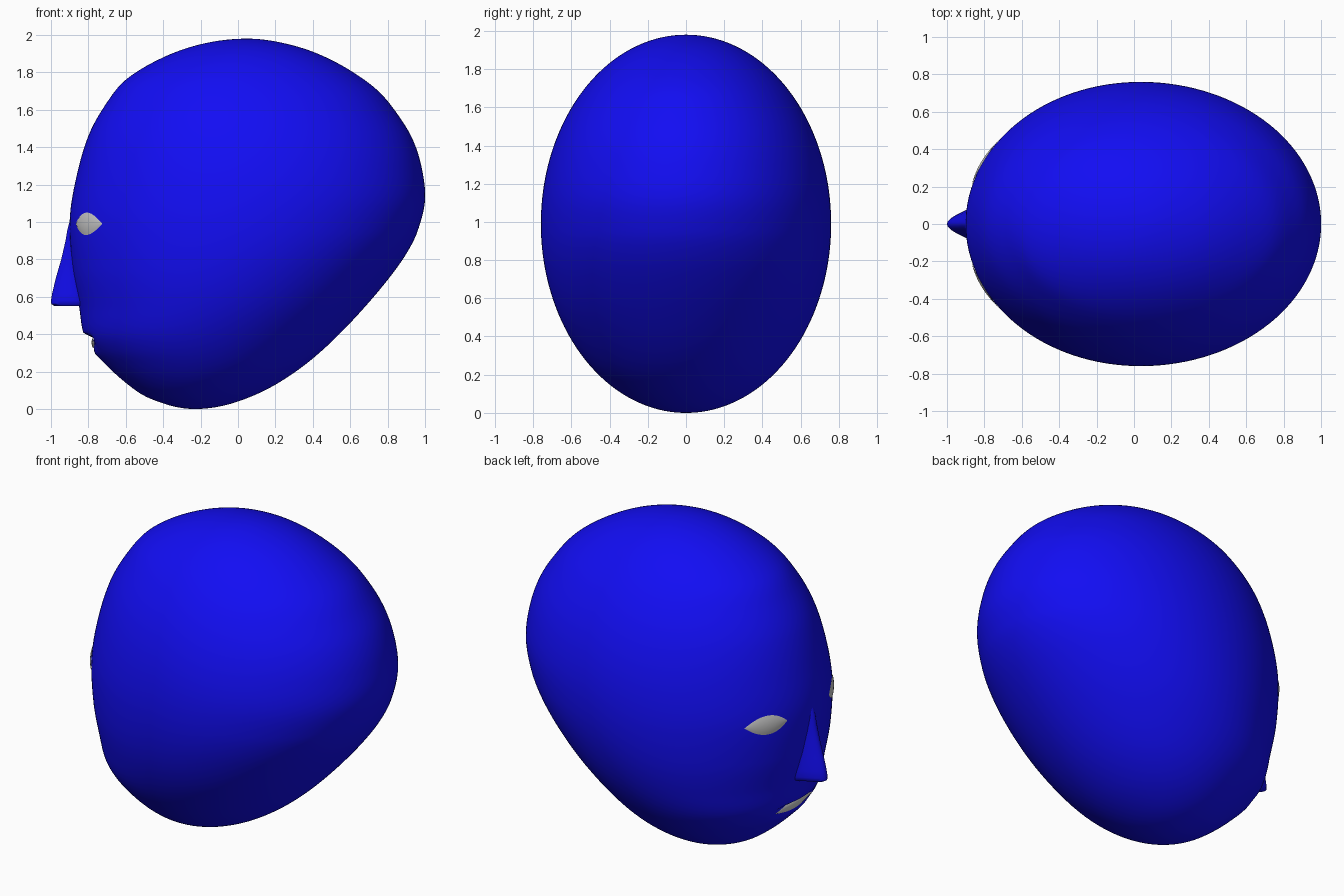
import bpy, math

if "Cube" in bpy.data.objects:
    bpy.data.objects.remove(bpy.data.objects["Cube"])

ZC, ZR, HALF_W = 0.99, 0.99, 0.76

# face and back-of-head profile: (z, x)
FRONT = [(0, -.23), (.03, -.4), (.07, -.5), (.14, -.6), (.23, -.7), (.31, -.775), (.40, -.825),
         (.55, -.85), (.75, -.885), (1.0, -.90), (1.2, -.873), (1.46, -.80), (1.64, -.70),
         (1.76, -.60), (1.88, -.40), (1.95, -.20), (1.98, .05)]
BACK = [(0, -.23), (.04, 0), (.13, .2), (.27, .4), (.46, .6), (.69, .8), (.83, .9), (.95, .96),
        (1.12, 1.0), (1.3, .98), (1.45, .93), (1.58, .85), (1.7, .75), (1.81, .6), (1.91, .4),
        (1.965, .2), (1.98, .05)]
# nose: (z, ridge x, half width)
NOSE = [(1.02, -.895, .03), (.96, -.912, .045), (.90, -.922, .06), (.80, -.945, .08), (.70, -.974, .10),
        (.62, -.993, .115), (.58, -1.0, .12), (.56, -.998, .115), (.55, -.98, .10)]


def angle(z):
    return math.acos(max(-1, min(1, (ZC - z) / ZR)))


def curve(points, z):
    """Smooth cubic through the profile, measured along the polar angle."""
    p = [(angle(a), b) for a, b in points]
    t = angle(z)
    i = max(k for k in range(len(p) - 1) if k == 0 or p[k][0] <= t)

    def slope(k):
        a, b = p[max(k - 1, 0)], p[min(k + 1, len(p) - 1)]
        return (b[1] - a[1]) / (b[0] - a[0])
    h = p[i + 1][0] - p[i][0]
    u = (t - p[i][0]) / h
    return ((2*u**3 - 3*u*u + 1) * p[i][1] + (u**3 - 2*u*u + u) * h * slope(i)
            + (3*u*u - 2*u**3) * p[i + 1][1] + (u**3 - u*u) * h * slope(i + 1))


def mouth_dent(y, z):
    """Groove under the upper lip, fading out to the mouth corners."""
    if abs(y) > .21 or not .30 < z < .40:
        return 0
    v = (z - .30) / .085 if z < .385 else (.40 - z) / .015
    return .05 * v * (1 - (y / .21) ** 2)


def section(z):
    f, b = curve(FRONT, z), curve(BACK, z)
    return (f + b) / 2, (b - f) / 2, HALF_W * math.sin(angle(z))


def face_x(y, z):
    c, a, w = section(z)
    return c - a * math.sqrt(max(0, 1 - (y / w) ** 2)) + mouth_dent(y, z)


def make(name, verts, faces, mat=None):
    me = bpy.data.meshes.new(name)
    me.from_pydata(verts, [], faces)
    ob = bpy.data.objects.new(name, me)
    bpy.context.collection.objects.link(ob)
    if mat:
        me.materials.append(mat)
    bpy.ops.object.select_all(action='DESELECT')
    bpy.context.view_layer.objects.active = ob
    ob.select_set(True)
    bpy.ops.object.mode_set(mode='EDIT')
    bpy.ops.mesh.select_all(action='SELECT')
    bpy.ops.mesh.normals_make_consistent(inside=False)
    bpy.ops.object.mode_set(mode='OBJECT')
    bpy.ops.object.shade_smooth_by_angle(angle=math.radians(40))
    return ob


def bridge(rows, n, closed):
    m = n if closed else n - 1
    return [(r*n + i, r*n + (i+1) % n, (r+1)*n + (i+1) % n, (r+1)*n + i)
            for r in range(rows - 1) for i in range(m)]


blue = bpy.data.materials.new("blue")
blue.diffuse_color = (0.006, 0.004, 0.9, 1)
blue.use_nodes = True
blue.node_tree.nodes["Principled BSDF"].inputs["Base Color"].default_value = blue.diffuse_color

# head: elliptical slices between the two profiles
R, N = 170, 128
verts = []
for r in range(1, R):
    z = ZC - ZR * math.cos(math.pi * r / R)
    c, a, w = section(z)
    for i in range(N):
        t = 2 * math.pi * i / N
        x, y = c + a * math.cos(t), w * math.sin(t)
        if x < c:
            x += mouth_dent(y, z)
        verts.append((x, y, z))
faces = bridge(R - 1, N, True)
low, high = len(verts), len(verts) + 1
verts += [(-.23, 0, 0), (.05, 0, 1.98)]
top = (R - 2) * N
for i in range(N):
    j = (i + 1) % N
    faces += [(low, j, i), (high, top + i, top + j)]
make("head", verts, faces, blue)

# nose: wedge with a rounded ridge, rooted inside the face
K = 17
verts = []
for z, tip, hw in NOSE:
    for i in range(K):
        s = -1 + 2 * i / (K - 1)
        base = face_x(hw, z) + .012
        verts.append((base + (tip - base) * math.cos(math.pi / 2 * s) ** 1.6, hw * s, z))
n = len(NOSE)
faces = bridge(n, K, True) + [tuple(range(K)), tuple(range((n - 1) * K, n * K))]
make("nose", verts, faces, blue)


def lens(name, y0, y1, zc, half, out):
    """Grey almond-shaped patch lying on the face."""
    nu, nv = 25, 9
    vs = []
    for i in range(nu):
        u = -1 + 2 * i / (nu - 1)
        y = (y0 + y1) / 2 + (y1 - y0) / 2 * u
        for j in range(nv):
            v = -1 + 2 * j / (nv - 1)
            z = zc + half * (1 - u * u) * v
            vs.append((face_x(y, z) - .003 - out * (1 - u * u) * (1 - v * v), y, z))
    ob = make(name, vs, bridge(nu, nv, False))
    if sum(p.normal.x for p in ob.data.polygons) > 0:
        ob.data.flip_normals()


# eyes and mouth
for side, name in ((1, "left_eye"), (-1, "right_eye")):
    lens(name, side * .21, side * .445, .99, .06, .008)
lens("mouth", -.19, .19, .355, .03, .008)
